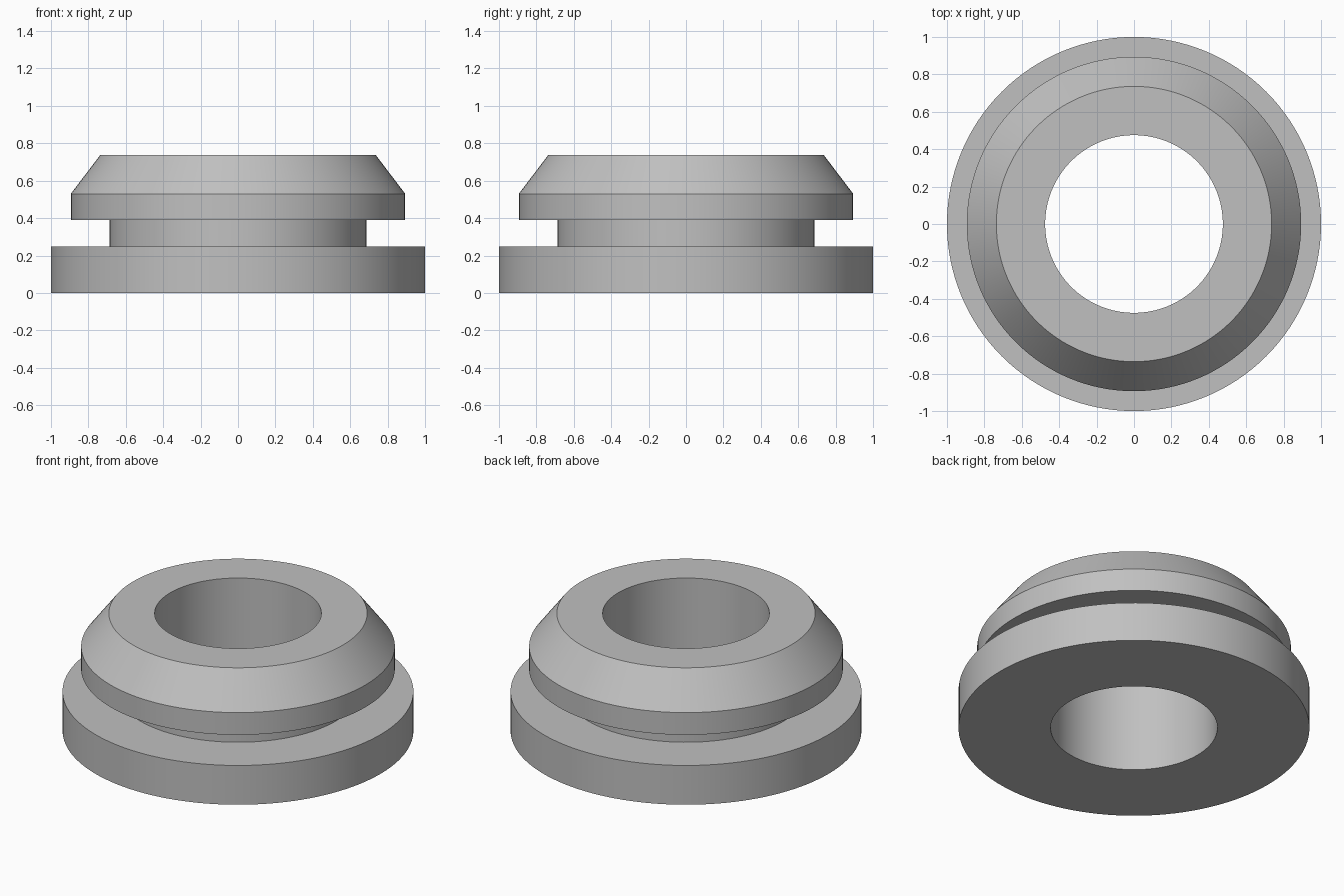
import bpy
import bmesh
import math

old = bpy.data.objects.get("Cube")
if old:
    bpy.data.objects.remove(old, do_unlink=True)

SEGMENTS = 128

# Closed half-section of the ring: (radius, height)
PROFILE = [
    (0.475, 0), (1, 0), (1, 0.247),             # base flange
    (0.687, 0.247), (0.687, 0.39),              # groove
    (0.894, 0.39), (0.894, 0.53),               # upper lip
    (0.736, 0.738), (0.475, 0.738),             # chamfer and top
]

# Single grey rubber material
grey = bpy.data.materials.new("grey_rubber")
grey.use_nodes = True
colour = (0.53, 0.53, 0.53, 1)
grey.diffuse_color = colour
grey.node_tree.nodes["Principled BSDF"].inputs["Base Color"].default_value = colour

# Revolve the section around z
bm = bmesh.new()
verts = [bm.verts.new((r, 0, z)) for r, z in PROFILE]
edges = [bm.edges.new((a, b)) for a, b in zip(verts, verts[1:] + verts[:1])]
bmesh.ops.spin(bm, geom=verts + edges, cent=(0, 0, 0), axis=(0, 0, 1),
               angle=math.tau, steps=SEGMENTS, use_merge=True)
bmesh.ops.remove_doubles(bm, verts=bm.verts, dist=0.0001)
bmesh.ops.recalc_face_normals(bm, faces=bm.faces)

mesh = bpy.data.meshes.new("grommet_ring")
bm.to_mesh(mesh)
bm.free()
mesh.materials.append(grey)
ring = bpy.data.objects.new("grommet_ring", mesh)
bpy.context.collection.objects.link(ring)

# Smooth round walls, crisp rims
bpy.ops.object.select_all(action="DESELECT")
ring.select_set(True)
bpy.context.view_layer.objects.active = ring
bpy.ops.object.shade_smooth_by_angle(angle=math.radians(30))
